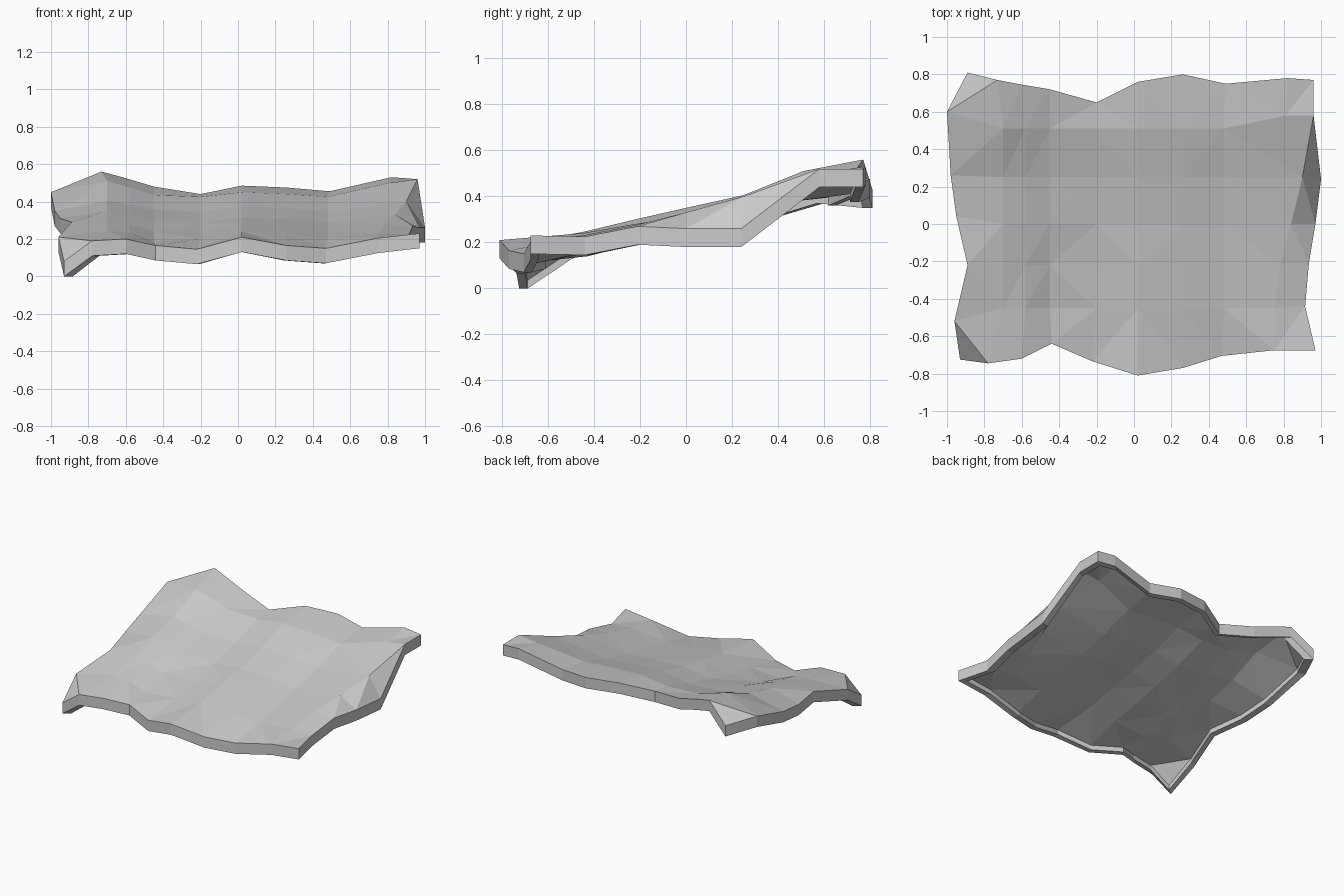
import bpy, bmesh

if "Cube" in bpy.data.objects:
    bpy.data.objects.remove(bpy.data.objects["Cube"])

SKIRT, SHEET, INSET = 0.08, 0.045, 0.95

# Edge points of the draped sheet, left to right and front to back
front = [(-.93, -.725, .08), (-.78, -.745, .19), (-.6, -.72, .20), (-.44, -.64, .165),
         (-.22, -.735, .145), (.02, -.81, .21), (.26, -.77, .165), (.47, -.705, .15),
         (.75, -.675, .205), (.97, -.675, .23)]
back = [(-.89, .81, .43), (-.73, .77, .56), (-.6, .745, .525), (-.45, .72, .48),
        (-.2, .65, .44), (.02, .76, .485), (.26, .80, .475), (.49, .75, .455),
        (.82, .78, .53), (.96, .77, .52)]
left = [(-.96, -.52, .21), (-.89, -.22, .29), (-.95, .04, .31), (-.98, .26, .35), (-1, .60, .45)]
right = [(.915, -.44, .225), (.935, -.21, .27), (.97, 0, .26), (1, .24, .26), (.96, .58, .52)]

# Interior: shared column positions, one row of heights per fold
col_x = [-.70, -.58, -.45, -.2, .02, .26, .48]
right_x = [.75, .78, .84, .90, .81]
row_y = [-.45, -.22, 0, .25, .51]
heights = [
    [.245, .235, .185, .200, .240, .225, .205, .230],
    [.300, .280, .240, .240, .280, .265, .245, .275],
    [.350, .330, .300, .285, .315, .305, .285, .330],
    [.405, .385, .355, .345, .375, .365, .345, .400],
    [.510, .475, .435, .425, .450, .440, .425, .500],
]

rows = [front]
for r, hs in enumerate(heights):
    xs = col_x + [right_x[r]]
    ys = [row_y[r]] * 7 + [.58 if r == 4 else row_y[r]]
    rows.append([left[r]] + list(zip(xs, ys, hs)) + [right[r]])
rows.append(back)
nr, nc = len(rows), len(rows[0])

bm = bmesh.new()


def layer(scale, drop):
    return [[bm.verts.new((x * scale, y * scale, z - drop)) for x, y, z in row] for row in rows]


def ring(g):
    return (g[0][:-1] + [g[i][-1] for i in range(nr - 1)]
            + g[-1][:0:-1] + [g[i][0] for i in range(nr - 1, 0, -1)])


def bridge(a, b):
    for i in range(len(a)):
        j = (i + 1) % len(a)
        bm.faces.new((a[i], b[i], b[j], a[j]))


# Top sheet, recessed underside
top, under = layer(1, 0), layer(INSET, SHEET)
for g, flip in ((top, False), (under, True)):
    for i in range(nr - 1):
        for j in range(nc - 1):
            q = [g[i][j], g[i][j + 1], g[i + 1][j + 1], g[i + 1][j]]
            bm.faces.new(q[::-1] if flip else q)

# Hanging rim: outer wall, bottom lip, inner wall
t, u = ring(top), ring(under)
outer = [bm.verts.new((v.co.x, v.co.y, v.co.z - SKIRT)) for v in t]
lip = [bm.verts.new((v.co.x, v.co.y, v.co.z + SHEET - SKIRT)) for v in u]
for a, b in ((t, outer), (outer, lip), (lip, u)):
    bridge(a, b)

bmesh.ops.triangulate(bm, faces=bm.faces[:])
bmesh.ops.recalc_face_normals(bm, faces=bm.faces[:])
mesh = bpy.data.meshes.new("rippled_sheet")
bm.to_mesh(mesh)
bm.free()
bpy.context.collection.objects.link(bpy.data.objects.new("rippled_sheet", mesh))
